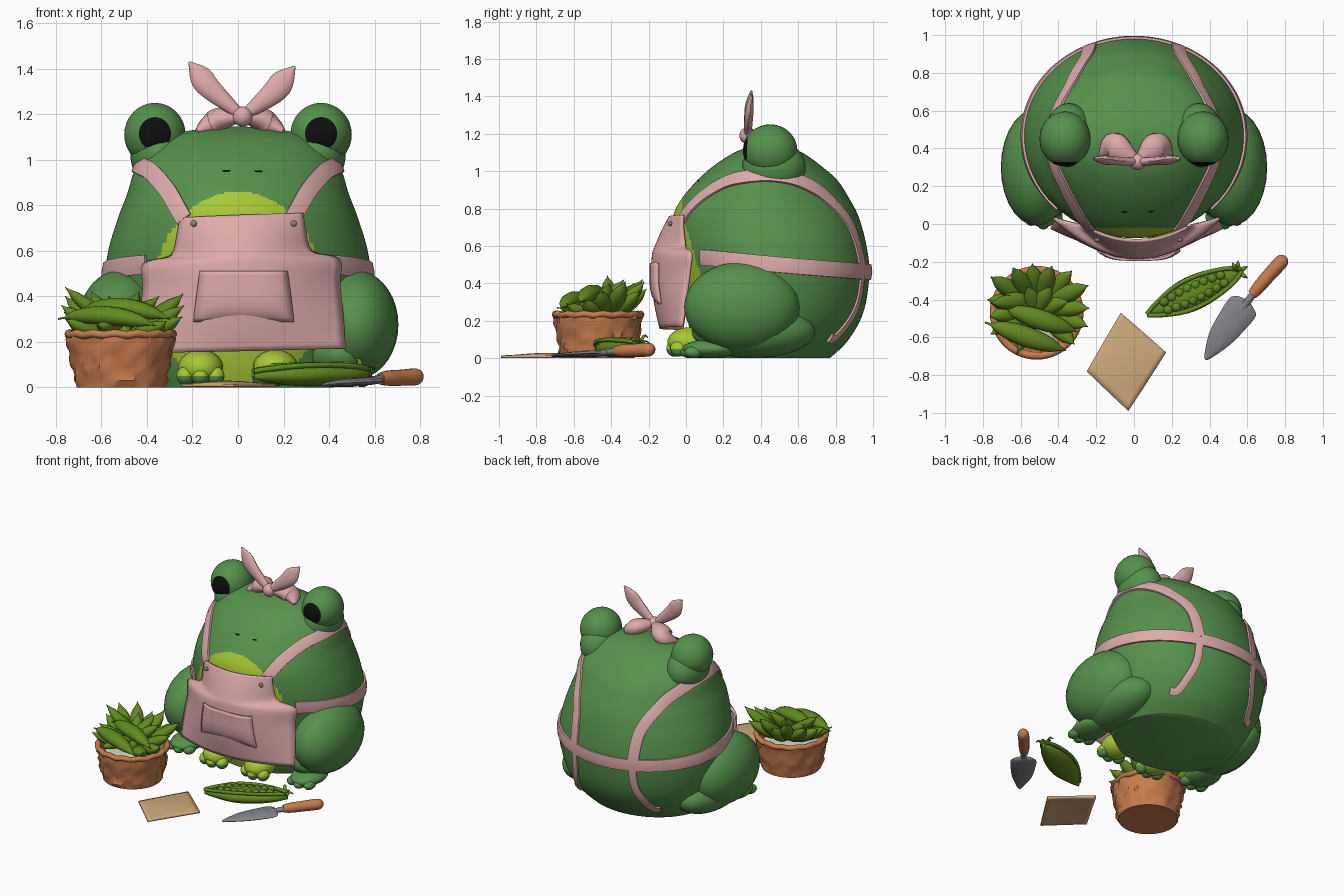
import bpy, bmesh, math, random
from mathutils import Vector, Matrix
from mathutils.bvhtree import BVHTree

if "Cube" in bpy.data.objects:
    bpy.data.objects.remove(bpy.data.objects["Cube"])

random.seed(4)


def mat(name, r, g, b):
    m = bpy.data.materials.new(name)
    m.diffuse_color = [((c / 255 + 0.055) / 1.055) ** 2.4 for c in (r, g, b)] + [1]
    m.use_nodes = True
    m.node_tree.nodes["Principled BSDF"].inputs["Base Color"].default_value = m.diffuse_color
    return m


GREEN = mat("frog_green", 86, 146, 76)
BELLY = mat("belly_lime", 166, 200, 52)
PINK = mat("cloth_pink", 222, 170, 170)
BLACK = mat("eye_black", 14, 14, 14)
CLAY = mat("basket_brown", 200, 124, 78)
POD = mat("pod_green", 98, 138, 32)
STEEL = mat("steel_grey", 132, 133, 138)
TAN = mat("paper_tan", 208, 170, 124)
PALE = mat("basket_lining_pale", 205, 214, 192)


def finish(name, bm, *mats, thick=0, angle=50):
    bmesh.ops.recalc_face_normals(bm, faces=bm.faces)
    me = bpy.data.meshes.new(name)
    bm.to_mesh(me)
    bm.free()
    ob = bpy.data.objects.new(name, me)
    bpy.context.collection.objects.link(ob)
    for m in mats:
        me.materials.append(m)
    if thick:
        s = ob.modifiers.new("thickness", 'SOLIDIFY')
        s.thickness, s.offset = thick, 0
    bpy.ops.object.select_all(action='DESELECT')
    bpy.context.view_layer.objects.active = ob
    ob.select_set(True)
    bpy.ops.object.shade_smooth_by_angle(angle=math.radians(angle))
    return ob


def smooth(pts, n=5):
    """Catmull-Rom through tuples of any length."""
    out = []
    for i in range(len(pts) - 1):
        a, b, c, d = pts[max(i - 1, 0)], pts[i], pts[i + 1], pts[min(i + 2, len(pts) - 1)]
        for k in range(n):
            t = k / n
            out.append(tuple(0.5 * (2 * q + (r - p) * t + (2 * p - 5 * q + 4 * r - s) * t * t
                                    + (3 * q - p - 3 * r + s) * t ** 3) for p, q, r, s in zip(a, b, c, d)))
    return out + [tuple(pts[-1])]


def loft(rings, cap=True):
    bm = bmesh.new()
    vs = [[bm.verts.new(p) for p in r] for r in rings]
    n = len(vs[0])
    for a, b in zip(vs, vs[1:]):
        for i in range(n):
            bm.faces.new((a[i], a[(i + 1) % n], b[(i + 1) % n], b[i]))
    if cap:
        bm.faces.new(vs[0])
        bm.faces.new(vs[-1])
    return bm


def sweep(name, pts, m, up=(0, 0, 1), n=10, steps=4):
    """Tube through (x, y, z, half width, half height) points."""
    pts = smooth(pts, steps)
    rings = []
    for i, p in enumerate(pts):
        t = Vector(pts[min(i + 1, len(pts) - 1)][:3]) - Vector(pts[max(i - 1, 0)][:3])
        s = t.cross(Vector(up)).normalized()
        u = s.cross(t).normalized()
        w, h = max(p[3], 0.002), max(p[4], 0.002)
        rings.append([Vector(p[:3]) + s * w * math.cos(a) + u * h * math.sin(a)
                      for a in (2 * math.pi * k / n for k in range(n))])
    return finish(name, loft(rings), m)


def ball(name, c, r, m, seg=20, low=None, low_z=0):
    """Ellipsoid; faces under low_z take the second material."""
    bm = bmesh.new()
    bmesh.ops.create_uvsphere(bm, u_segments=seg, v_segments=seg * 2 // 3, radius=1,
                              matrix=Matrix.Translation(c) @ Matrix.Diagonal((*r, 1)))
    for f in bm.faces:
        f.material_index = int(low is not None and f.calc_center_median().z < low_z)
    return finish(name, bm, *([m, low] if low else [m]))


def sheet(name, f, m, thick, n=12):
    bm = bmesh.new()
    g = [[bm.verts.new(f(i / n, j / n)) for i in range(n + 1)] for j in range(n + 1)]
    for j in range(n):
        for i in range(n):
            bm.faces.new((g[j][i], g[j][i + 1], g[j + 1][i + 1], g[j + 1][i]))
    return finish(name, bm, m, thick=thick)


# Body: rings of (z, front y, back y, half width), belly coloured by an ellipse
prof = [(0, .06, .77, .42), (.1, .03, .87, .49), (.25, 0, .95, .55), (.45, -.04, .98, .585), (.6, -.07, .965, .57),
        (.75, -.07, .925, .525), (.85, -.025, .875, .487), (.95, .06, .81, .455), (1.03, .15, .72, .4),
        (1.1, .26, .62, .31), (1.135, .36, .53, .17), (1.145, .42, .47, .04)]
N = 200
bm = loft([[(w * math.sin(a), (f + b) / 2 - (b - f) / 2 * math.cos(a), z)
            for a in (2 * math.pi * k / N for k in range(N))] for z, f, b, w in smooth(prof, 14)])
for fc in bm.faces:
    c = fc.calc_center_median()
    fc.material_index = int(c.y < .3 and (c.x / .37) ** 2 + ((c.z - .42) / .44) ** 2 < 1 and c.z > .01)
bmesh.ops.recalc_face_normals(bm, faces=bm.faces)
tree = BVHTree.FromBMesh(bm)
finish("body", bm, GREEN, BELLY)


def ribbon(name, pts, w):
    """Cloth band laid on the body surface."""
    hits = [tree.find_nearest(Vector(p))[:2] for p in smooth(pts, 6)]
    rings = []
    for i, (p, nrm) in enumerate(hits):
        t = hits[min(i + 1, len(hits) - 1)][0] - hits[max(i - 1, 0)][0]
        s = t.cross(nrm).normalized() * w
        rings.append([p + s - nrm * .015, p + s + nrm * .01, p + nrm * .016, p - s + nrm * .01, p - s - nrm * .015])
    finish(name, loft(rings), PINK)


for sx, side in ((-1, "left"), (1, "right")):
    # Eyes: sphere poles face forward, rings near the pole are the pupil
    ball("eye_base_" + side, (sx * .345, .47, 1.02), (.128, .17, .145), GREEN, 28)
    bm = bmesh.new()
    bmesh.ops.create_uvsphere(bm, u_segments=32, v_segments=40, radius=1)
    for fc in bm.faces:
        fc.material_index = int(fc.calc_center_median().z > math.cos(math.radians(32)))
    bm.transform(Matrix.Translation((sx * .365, .45, 1.11)) @ Matrix.Diagonal((.135, .145, .14, 1))
                 @ Matrix.Rotation(math.radians(88), 4, 'X'))
    finish("eye_" + side, bm, GREEN, BLACK)
    # Haunches, hind feet and front feet with toes
    ball("haunch_" + side, (sx * .515, .3, .275), (.19, .31, .24), GREEN, 28)
    ball("haunch_lower_" + side, (sx * .45, .36, .145), (.175, .33, .145), GREEN, 28)
    ball("hind_foot_" + side, (sx * .48, .13, .05), (.11, .15, .05), GREEN)
    ball("front_foot_" + side, (sx * .165, .02, .085), (.1, .12, .08), BELLY)
    for k in (-1, 0, 1):
        ball("hind_toe_" + side, (sx * .48 + k * .065, .02 + abs(k) * .02, .032), (.038, .05, .032), GREEN, 12)
        ball("front_toe_" + side, (sx * .165 + k * .066, -.06 + abs(k) * .02, .05), (.04, .045, .042), BELLY, 18,
             GREEN, .05)
    # Nostrils, shoulder straps, strap tails and apron buttons
    p, nrm, _, _ = tree.find_nearest(Vector((sx * .07 + .02, .06, .955)))
    ball("nostril_" + side, p, (.02, .005, .004), BLACK, 8)
    ribbon("shoulder_strap_" + side, [(sx * x, y, z) for x, y, z in (
        (.24, -.03, .74), (.31, .06, .86), (.375, .2, .94), (.41, .33, .96), (.43, .47, .97), (.415, .62, .95),
        (.35, .78, .87), (.26, .9, .7), (.23, .94, .48))], .038)
    ribbon("strap_tail_" + side, [(sx * x, y, z) for x, y, z in (
        (.23, .95, .46), (.24, .93, .3), (.27, .85, .18), (.29, .78, .12), (.3, .72, .15))], .026)
    ball("button_" + side, (sx * .22 + .025, -.085, .72), (.015, .012, .015), STEEL, 10)

# Waist band
ribbon("waist_band", [(.62 * math.sin(a), .46 - .53 * math.cos(a), .505 + .045 * math.cos(a))
                      for a in (math.radians(42 + 276 * k / 24) for k in range(25))], .042)

# Apron: rows of (z, half width, centre y, edge y)
rows = smooth([(.755, .27, -.085, -.015), (.68, .28, -.125, -.015), (.585, .31, -.165, .0), (.55, .43, -.175, .03),
               (.45, .43, -.18, .02), (.3, .445, -.165, 0), (.16, .455, -.135, -.02)], 4)


def apron(u, v):
    z, w, yc, ye = rows[round(v * 24)]
    u = 2 * u - 1
    return (.015 + w * u, yc + (ye - yc) * u * u, z + .01 * u)


sheet("apron", apron, PINK, .014, 24)


def pocket(u, v):
    a, b = 2 * u - 1, 2 * v - 1
    edge = (1 - a ** 4) * (1 - max(b, 0) ** 4)
    return (.025 + (.205 + .015 * b) * a, -.15 - .038 * edge + .012 * max(b, 0), .51 - .22 * v)


sheet("apron_pocket", pocket, PINK, .014)

# Head bow
K = (.02, .33, 1.19)
ball("bow_knot", K, (.045, .045, .045), PINK, 12)
for name, mid, tip, w in (("ear_left", (-.12, .335, 1.31), (-.215, .35, 1.43), .048),
                          ("ear_right", (.15, .335, 1.29), (.25, .35, 1.41), .05)):
    sweep("bow_" + name, [(*K, .02, .02), (*mid, w, .024), (*[(a + b) / 2 for a, b in zip(mid, tip)], w, .02),
                          (*tip, .004, .004)], PINK, up=(0, 1, 0))
for sx in (-1, 1):
    sweep("bow_lobe", [(*K, .02, .02), (.01 + sx * .08, .39, 1.18, .05, .07), (.01 + sx * .13, .41, 1.155, .05, .07),
                       (.01 + sx * .19, .36, 1.125, .01, .01)], PINK, up=(0, 1, 0))

# Basket: wrinkled wall, then lining and rim
BX, BY = -.515, -.47
wall = [(0, .195)] + [(z, .2 + .16 * z) for z in (.03, .06, .09, .12, .15, .18, .21, .235)] + [(.235, .21), (.17, .19)]
rings = []
for k, (z, r) in enumerate(wall):
    rings.append([(BX + (r + j) * math.cos(a), BY + (r + j) * math.sin(a), z) for a, j in
                  ((2 * math.pi * i / 44, random.uniform(-.015, .012) * (0 < k < 9)) for i in range(44))])
finish("basket", loft(rings), CLAY)
ball("basket_lining", (BX, BY, .17), (.185, .185, .03), PALE)
rings = [[(BX + (.228 + .02 * math.cos(b)) * math.cos(a), BY + (.228 + .02 * math.cos(b)) * math.sin(a),
           .233 + .018 * math.sin(b) + .004 * math.sin(a * 14)) for b in (math.pi * j / 4 for j in range(8))]
         for a in (2 * math.pi * i / 56 for i in range(57))]
finish("basket_rim", loft(rings, False), CLAY)


def pod(a, b, r, sag=.015):
    a, b = Vector(a), Vector(b)
    f = ((0, .1), (.08, .15), (.16, .6), (.38, 1), (.62, 1), (.82, .7), (.94, .2), (1, .05))
    sweep("pea_pod", [(*(a.lerp(b, t) - Vector((0, 0, sag * 4 * t * (1 - t)))), r * k, r * k * .8) for t, k in f],
          POD, n=10, steps=2)


# Pods in the basket: (angle, base radius, tip radius, tip height), then long ones lying in front
for deg, r0, r1, z in ((5, 0, .28, .36), (28, .02, .31, .41), (50, .02, .29, .36), (72, .02, .26, .41),
                       (95, .02, .26, .37), (118, .02, .27, .42), (142, .02, .31, .4), (165, .03, .27, .36),
                       (185, .02, .25, .33), (205, 0, .27, .3), (-15, .02, .28, .31), (-40, .03, .26, .29),
                       (60, -.1, .16, .42), (110, -.1, .15, .4), (150, -.08, .2, .38), (20, -.1, .18, .4)):
    d = Vector((math.cos(math.radians(deg)), math.sin(math.radians(deg)), 0))
    c = Vector((BX, BY + .03, .22))
    pod(c + d * r0, c + d * r1 + Vector((0, -.03, z - .22)), .047)
pod((-.79, -.52, .3), (-.36, -.67, .27), .052, -.03)
pod((-.7, -.44, .34), (-.3, -.57, .3), .052, -.03)
pod((-.5, -.4, .26), (-.76, -.42, .44), .04)
pod((-.62, -.69, .27), (-.5, -.42, .3), .038)

# Opened pod with two rows of peas, raised lips and curled stem
P0, P1 = Vector((.07, -.48, .05)), Vector((.57, -.245, .06))
ax = (P1 - P0).normalized()
sd = Vector((-ax.y, ax.x, 0))
wid = ((0, .004), (.12, .04), (.35, .085), (.6, .088), (.85, .055), (1, .01))
sweep("open_pod_shell", [(*P0.lerp(P1, t), w, .012 + w * .42) for t, w in wid], POD, n=14)
for s in (-1, 1):
    sweep("open_pod_lip", [(*(P0.lerp(P1, t) + sd * s * w * .85 + Vector((0, 0, .02 + w * .25))), .012, .012)
                           for t, w in wid], POD, n=8)
    for k in range(8):
        t = .2 + k * .085
        w = .085 * math.sin(math.pi * min(1, t + .02)) ** .7
        ball("pea", P0.lerp(P1, t) + sd * s * w * .4 + Vector((0, 0, .034)), (.026, .026, .022), POD, 10)
for dx, dy, dz in ((.05, .03, .02), (.0, .06, .02), (.05, -.03, .03), (-.03, .05, .05)):
    sweep("pod_stem_leaf", [(.55, -.255, .06, .01, .01), (.55 + dx * .6, -.255 + dy * .6, .07 + dz, .012, .006),
                            (.55 + dx, -.255 + dy, .06 + dz, .003, .003)], POD, n=6)

# Trowel: wooden handle, steel neck and blade
sweep("trowel_handle", [(.805, -.175, .045, .012, .012), (.785, -.195, .046, .036, .036), (.72, -.265, .042, .036, .036),
                        (.66, -.335, .04, .034, .034), (.625, -.375, .038, .026, .026)], CLAY, n=14)
sweep("trowel_neck", [(.64, -.36, .038, .018, .018), (.57, -.45, .03, .022, .016)], STEEL)
sweep("trowel_blade", [(.6, -.41, .03, .03, .012), (.58, -.435, .028, .082, .016), (.52, -.515, .024, .08, .018),
                       (.45, -.61, .02, .062, .014), (.39, -.7, .014, .02, .008), (.378, -.718, .012, .004, .004)], STEEL)

# Paper seed packet
C = [Vector(p) for p in ((-.07, -.47, .008), (.17, -.68, .008), (-.25, -.78, .008), (-.03, -.99, .008))]


def packet(u, v):
    p = C[0].lerp(C[1], u).lerp(C[2].lerp(C[3], u), v)
    return p + Vector((0, 0, .014 * (1 - (2 * u - 1) ** 2) * (1 - (2 * v - 1) ** 2)))


sheet("paper_packet", packet, TAN, .014)
